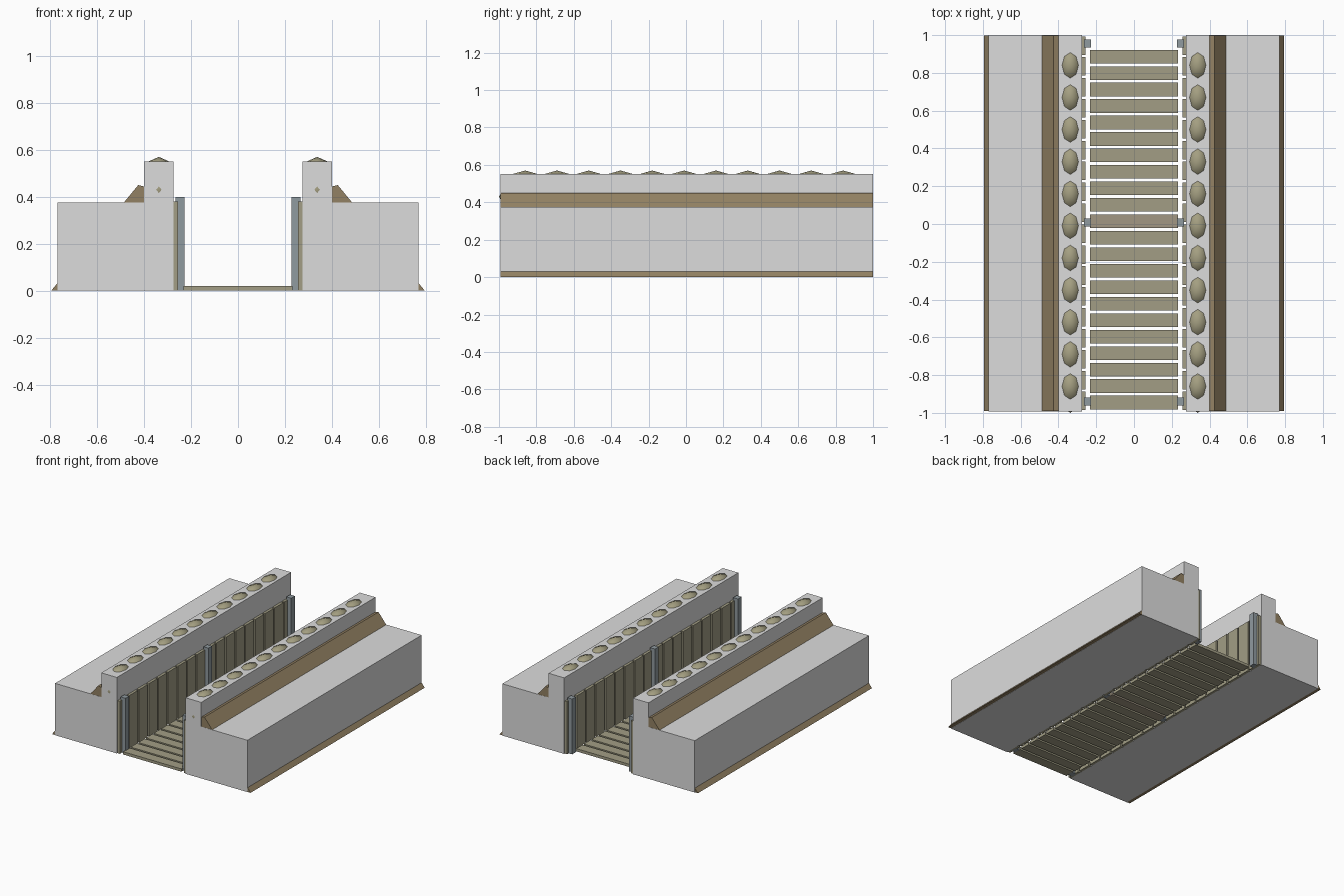
import bpy, bmesh, math
from mathutils import Matrix

if "Cube" in bpy.data.objects:
    bpy.data.objects.remove(bpy.data.objects["Cube"])


def material(name, rgb):
    m = bpy.data.materials.new(name)
    m.diffuse_color = (*rgb, 1)
    m.use_nodes = True
    m.node_tree.nodes["Principled BSDF"].inputs["Base Color"].default_value = m.diffuse_color
    return m


CONCRETE = material("pale_grey", (0.72, 0.72, 0.72))
EARTH = material("earth_brown", (0.29, 0.22, 0.125))
WOOD = material("weathered_wood", (0.36, 0.34, 0.235))
WOOD_WARM = material("warm_wood", (0.36, 0.31, 0.23))
POST = material("slate_grey", (0.28, 0.325, 0.35))
BAG = material("sandbag_tan", (0.37, 0.345, 0.22))


def finish(name, bm, mat, smooth=False):
    bmesh.ops.recalc_face_normals(bm, faces=bm.faces)
    for f in bm.faces:
        f.smooth = smooth
    me = bpy.data.meshes.new(name)
    bm.to_mesh(me)
    bm.free()
    me.materials.append(mat)
    ob = bpy.data.objects.new(name, me)
    bpy.context.collection.objects.link(ob)
    return ob


def add_box(bm, x0, x1, y0, y1, z0, z1):
    mat = Matrix.Translation(((x0 + x1) / 2, (y0 + y1) / 2, (z0 + z1) / 2))
    mat = mat @ Matrix.Diagonal((abs(x1 - x0), y1 - y0, z1 - z0, 1))
    bmesh.ops.create_cube(bm, size=1, matrix=mat)


def prism(name, profile, y0, y1, mat):
    """Extrude an x-z profile along y."""
    bm = bmesh.new()
    face = bm.faces.new([bm.verts.new((x, y0, z)) for x, z in profile])
    ext = bmesh.ops.extrude_face_region(bm, geom=[face])["geom"]
    moved = [v for v in ext if isinstance(v, bmesh.types.BMVert)]
    bmesh.ops.translate(bm, verts=moved, vec=(0, y1 - y0, 0))
    return finish(name, bm, mat)


Y0, Y1 = -0.992, 1.0
BANK = [(0.275, 0), (0.77, 0), (0.77, 0.375), (0.40, 0.375), (0.40, 0.55), (0.275, 0.55)]
MOUND = [(0.285, 0.001), (0.795, 0.001), (0.425, 0.45), (0.35, 0.43), (0.285, 0.375)]

for side, s in (("left", -1), ("right", 1)):
    # stepped bank and the earth slope poking out of it
    prism(side + "_bank", [(s * x, z) for x, z in BANK], Y0, Y1, CONCRETE)
    prism(side + "_earth_slope", [(s * x, z) for x, z in MOUND],
          Y0 + 0.001, Y1 - 0.001, EARTH)

    # upper and lower rows of sandbags
    bm = bmesh.new()
    for start, z in ((-0.860, 0.505), (-0.905, 0.43)):
        for i in range(11):
            m = Matrix.Translation((s * 0.3375, start + i * 0.17, z))
            m = m @ Matrix.Diagonal((0.061, 0.095, 0.065, 1))
            bmesh.ops.create_uvsphere(bm, u_segments=8, v_segments=4, radius=1, matrix=m)
    finish(side + "_sandbags", bm, BAG, smooth=True)

    # vertical boards lining the trench wall
    bm = bmesh.new()
    pitch = (Y1 - Y0) / 18
    for i in range(18):
        y = Y0 + (i + 0.5) * pitch
        add_box(bm, s * 0.2755, s * 0.256, y - 0.049, y + 0.049, 0, 0.38)
    finish(side + "_wall_boards", bm, WOOD)

    # support posts
    bm = bmesh.new()
    for y in (-0.94, 0.008, 0.955):
        add_box(bm, s * 0.266, s * 0.228, y - 0.021, y + 0.021, 0, 0.40)
    finish(side + "_posts", bm, POST)

# floor duckboards, the middle one in a warmer wood
bm = bmesh.new()
for i in range(22):
    y = -0.945 + i * 0.0872
    if i == 11:
        mid = bmesh.new()
        add_box(mid, -0.233, 0.233, y - 0.036, y + 0.036, 0, 0.02)
        finish("middle_floor_board", mid, WOOD_WARM)
    else:
        add_box(bm, -0.233, 0.233, y - 0.036, y + 0.036, 0, 0.02)
finish("floor_boards", bm, WOOD)
